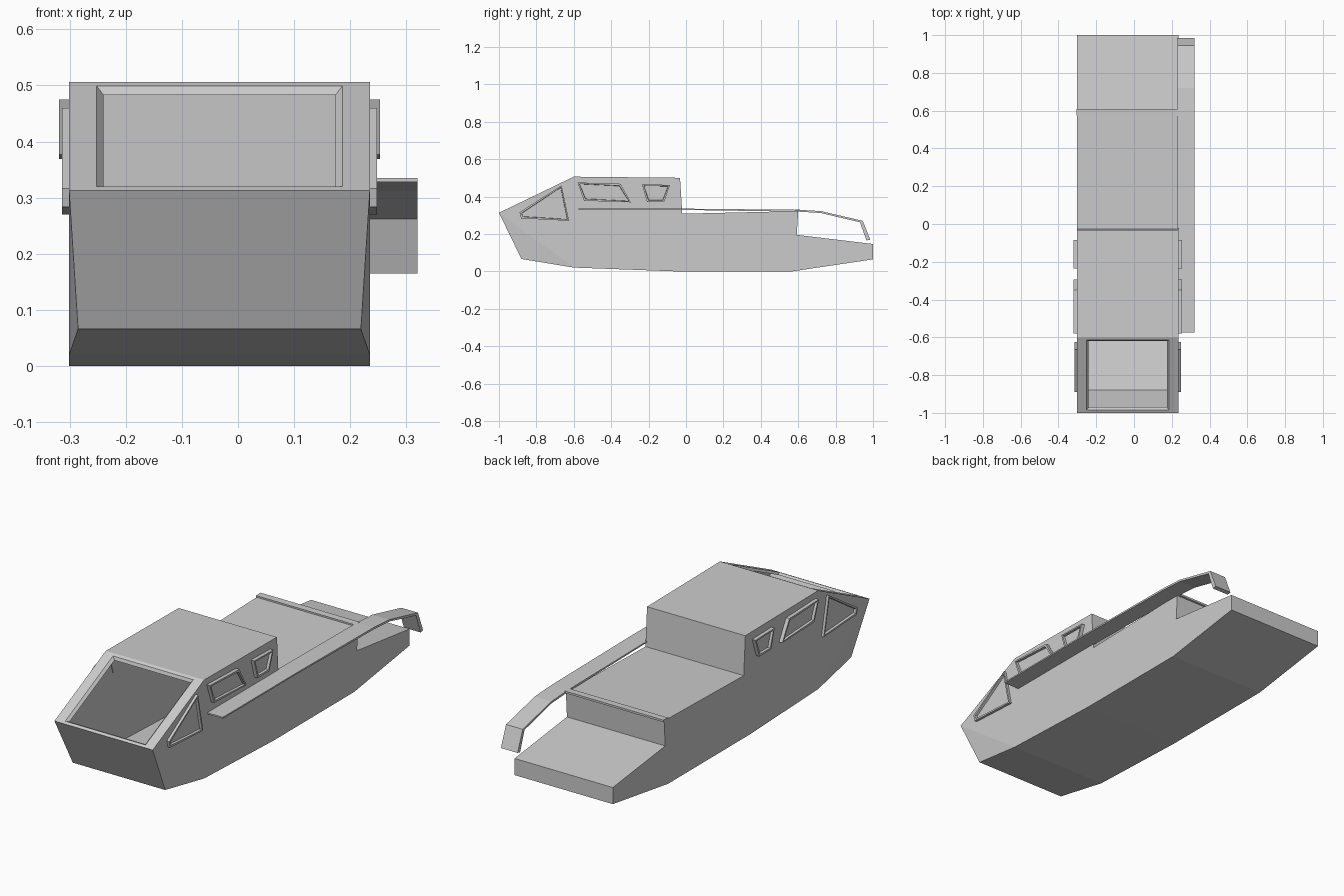
import bpy, bmesh
from mathutils import Vector

if "Cube" in bpy.data.objects:
    bpy.data.objects.remove(bpy.data.objects["Cube"])

CX, HALF = -0.033, 0.268          # hull centre line and half width


def finish(bm, name):
    mesh = bpy.data.meshes.new(name)
    bm.to_mesh(mesh)
    bm.free()
    obj = bpy.data.objects.new(name, mesh)
    bpy.context.collection.objects.link(obj)
    return obj


def prism(profile, x0, x1):
    """Extrude a (y, z) profile across x; returns bmesh and both vertex rings."""
    bm = bmesh.new()
    a = [bm.verts.new((x0, y, z)) for y, z in profile]
    b = [bm.verts.new((x1, y, z)) for y, z in profile]
    n = len(profile)
    bm.faces.new(a)
    bm.faces.new(b[::-1])
    strips = [bm.faces.new((a[i], b[i], b[(i + 1) % n], a[(i + 1) % n])) for i in range(n)]
    bmesh.ops.recalc_face_normals(bm, faces=bm.faces)
    return bm, a, b, strips


# Hull and cabin shell
profile = [(-1, .313), (-.6, .506), (-.032, .5), (-.02, .308), (.6, .322), (.592, .195),
           (1, .146), (1, .064), (.57, 0), (-.06, 0), (-.6, .02), (-.88, .066)]
bm, left, right, strips = prism(profile, CX - HALF, CX + HALF)
left[11].co.x += .016
right[11].co.x -= .016
for ring in (left, right):
    bmesh.ops.connect_vert_pair(bm, verts=[ring[0], ring[10]])

# Open windscreen with a recessed border in the sloping front
screen = strips[0]
bmesh.ops.inset_individual(bm, faces=[screen], thickness=.022)
for v in screen.verts:
    v.co.x = CX + (.219 if v.co.x > CX else -.219)
bmesh.ops.inset_individual(bm, faces=[screen], thickness=.017, depth=-.012)
bmesh.ops.delete(bm, geom=[screen], context='FACES_ONLY')
finish(bm, "hull_and_cabin")

# Thin lip on the rear edge of the deck
bm = prism([(.575, .319), (.61, .32), (.61, .33), (.575, .329)], CX - HALF - .003, CX + HALF)[0]
finish(bm, "deck_lip")

# Framed side windows, repeated on both sides
windows = {
    "front_side_window": ([(-.89, .316), (-.665, .46), (-.625, .27), (-.882, .283)], .013),
    "middle_side_window": ([(-.58, .475), (-.35, .468), (-.295, .369), (-.545, .377)], .018),
    "rear_side_window": ([(-.235, .465), (-.085, .462), (-.117, .37), (-.208, .37)], .018),
}
for name, (outline, out) in windows.items():
    for side, label in ((1, "right"), (-1, "left")):
        bm, a, b, _ = prism(outline, CX + side * (HALF - .003), CX + side * (HALF + out))
        pane = next(f for f in bm.faces if all(v in b for v in f.verts))
        bmesh.ops.inset_individual(bm, faces=[pane], thickness=.012)
        bmesh.ops.inset_individual(bm, faces=[pane], thickness=.002, depth=-.012)
        finish(bm, f"{name}_{label}")

# Walkway plate along the right side, curling down at the stern
path = [(-.575, .328), (0, .328), (.6, .319), (.72, .312), (.93, .262), (.965, .165)]
top = [(.985, .169), (.945, .27), (.72, .322), (.6, .329), (0, .335), (-.575, .335)]
bm = prism(path + top, CX + HALF - .006, .32)[0]
finish(bm, "side_walkway")
